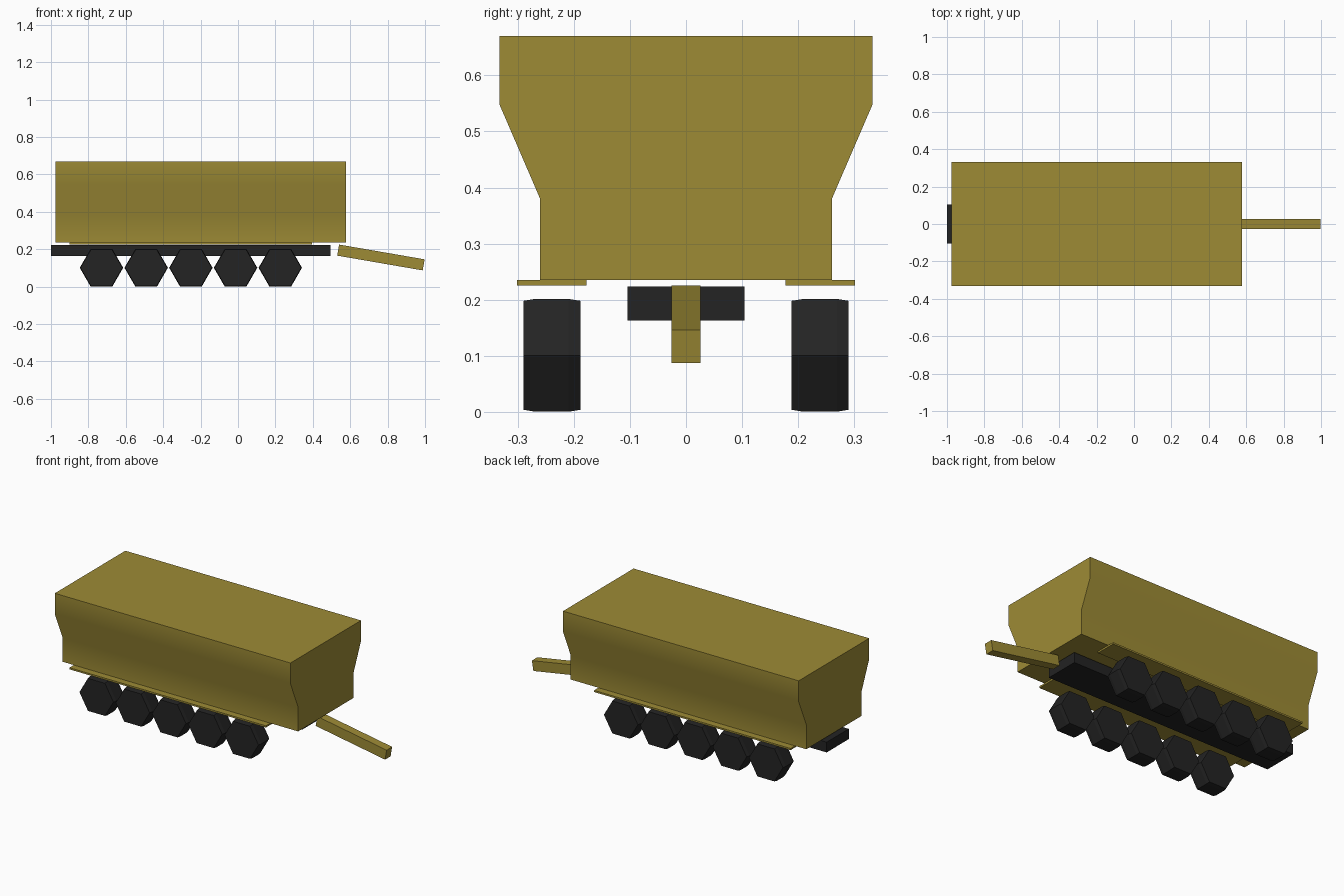
import bpy, math
from mathutils import Matrix, Vector

cube = bpy.data.objects.get("Cube")
if cube:
    bpy.data.objects.remove(cube, do_unlink=True)


def material(name, color):
    m = bpy.data.materials.new(name)
    m.use_nodes = True
    m.diffuse_color = color
    m.node_tree.nodes["Principled BSDF"].inputs["Base Color"].default_value = color
    return m


GOLD = material("ochre paint", (0.34, 0.26, 0.036, 1))
BLACK = material("black rubber", (0.017, 0.017, 0.017, 1))


def loft(name, rings, mat):
    """Closed solid joining matching rings of points, with capped ends."""
    n = len(rings[0])
    verts = [p for ring in rings for p in ring]
    faces = [tuple(range(n))[::-1], tuple(range(len(verts) - n, len(verts)))]
    for r in range(len(rings) - 1):
        for i in range(n):
            j = (i + 1) % n
            faces.append((r * n + i, r * n + j, r * n + n + j, r * n + n + i))
    mesh = bpy.data.meshes.new(name)
    mesh.from_pydata(verts, [], faces)
    mesh.materials.append(mat)
    obj = bpy.data.objects.new(name, mesh)
    bpy.context.collection.objects.link(obj)
    return obj


def box(name, x, y, z, mat):
    return loft(name, [[(px, y[0], z[0]), (px, y[1], z[0]),
                        (px, y[1], z[1]), (px, y[0], z[1])] for px in x], mat)


# Hopper body: flared cross-section swept along the length
half = [(0.26, 0.235), (0.26, 0.38), (0.332, 0.547), (0.332, 0.67)]
profile = half + [(-y, z) for y, z in reversed(half)]
body = loft("hopper_body", [[(x, y, z) for y, z in profile] for x in (-0.975, 0.578)], GOLD)
bpy.ops.object.select_all(action="DESELECT")
body.select_set(True)
bpy.context.view_layer.objects.active = body
bpy.ops.object.shade_smooth_by_angle(angle=math.radians(30))

# Chassis beam
box("chassis_beam", (-1.0, 0.495), (-0.104, 0.104), (0.163, 0.224), BLACK)

# Sloping drawbar
bar = box("drawbar", (-0.232, 0.232), (-0.026, 0.026), (-0.03, 0.03), GOLD)
bar.data.transform(Matrix.Translation(Vector((0.764, 0, 0.156)))
                   @ Matrix.Rotation(math.radians(9.8), 4, "Y"))


# Hexagonal wheel with slightly tapered rims
def wheel(name, x, y):
    rings = []
    for dy, r in ((0.051, 0.112), (0.03, 0.116), (-0.03, 0.116), (-0.051, 0.112)):
        rings.append([(x + r * math.cos(i * math.pi / 3), y + dy,
                       0.101 + r * math.sin(i * math.pi / 3)) for i in range(6)])
    loft(name, rings, BLACK)


for side, s in (("left", -1), ("right", 1)):
    # Sides named for the front facing -y: left is +x, so use near and far for y
    label = "near" if s < 0 else "far"
    box(f"{label}_fender", (-0.9, 0.395), sorted((s * 0.177, s * 0.301)), (0.225, 0.235), GOLD)
    for k in range(5):
        wheel(f"{label}_wheel_{k + 1}", -0.73 + k * 0.239, s * 0.239)
